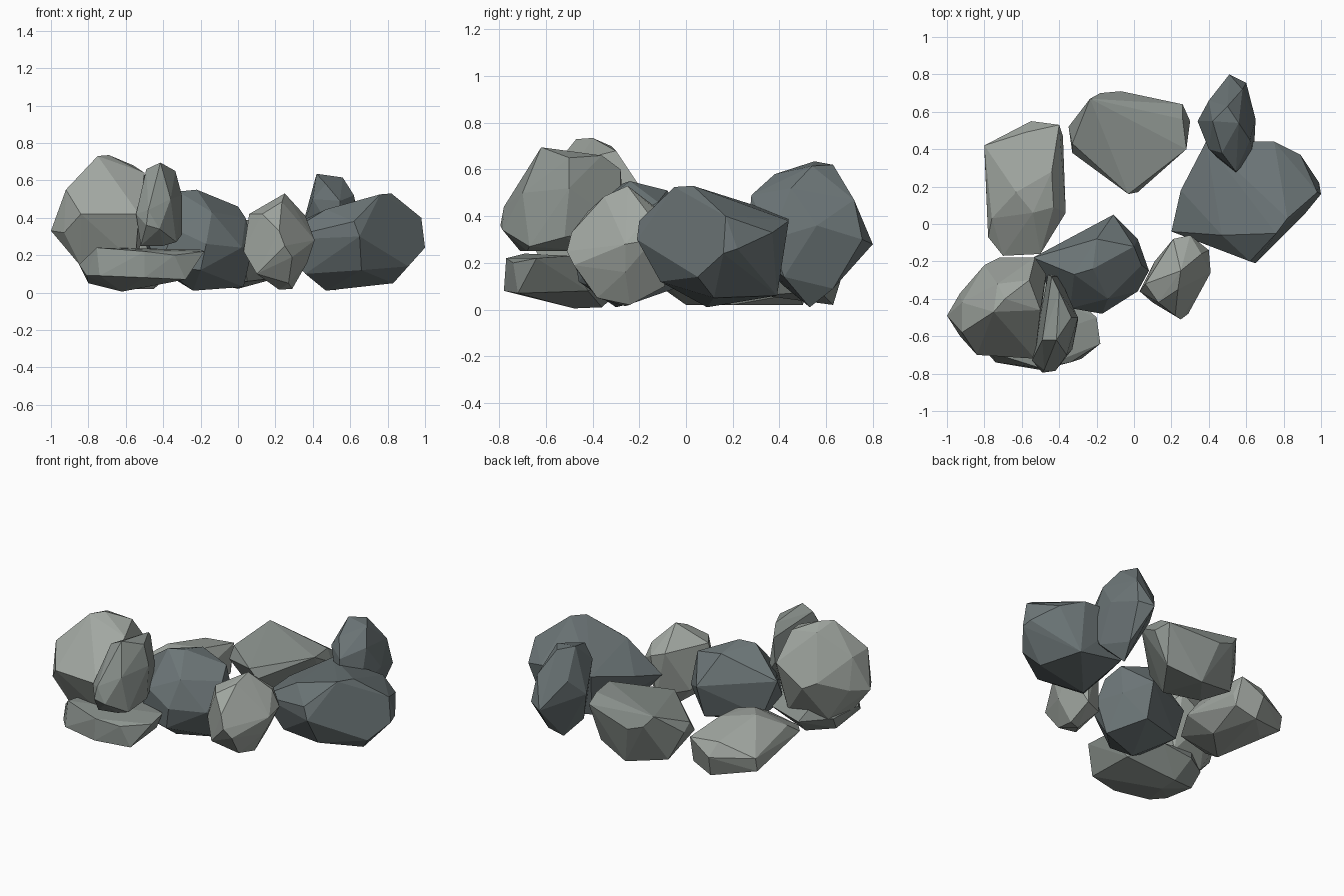
import bpy, bmesh, math


def material(name, rgb):
    m = bpy.data.materials.new(name)
    m.diffuse_color = (*rgb, 1)
    return m


PALE = material("pale_stone", (0.36, 0.39, 0.36))
GREY = material("grey_stone", (0.26, 0.29, 0.27))
SLATE = material("dark_slate", (0.15, 0.18, 0.185))


def rock(name, mat, corners):
    """Faceted boulder: the convex skin around a few corner points."""
    bm = bmesh.new()
    for c in corners:
        bm.verts.new(c)
    res = bmesh.ops.convex_hull(bm, input=bm.verts[:])
    loose = {g for g in res["geom_interior"] + res["geom_unused"]
             if isinstance(g, bmesh.types.BMVert)}
    bmesh.ops.delete(bm, geom=list(loose), context='VERTS')
    bmesh.ops.dissolve_limit(bm, angle_limit=math.radians(4),
                             verts=bm.verts[:], edges=bm.edges[:])
    bmesh.ops.recalc_face_normals(bm, faces=bm.faces[:])
    me = bpy.data.meshes.new(name)
    bm.to_mesh(me)
    bm.free()
    me.materials.append(mat)
    ob = bpy.data.objects.new(name, me)
    bpy.context.collection.objects.link(ob)


# front left stack: tall boulder and upright slab on a flat base stone
rock("tall_boulder", PALE, [
    (-.75, -.47, .73), (-.69, -.40, .735), (-.73, -.32, .70), (-.56, -.30, .68),
    (-.50, -.46, .64), (-.92, -.58, .55), (-.92, -.42, .55), (-1.0, -.49, .33),
    (-.93, -.37, .35), (-.93, -.60, .32), (-.84, -.70, .42), (-.53, -.72, .42),
    (-.80, -.22, .42), (-.72, -.18, .38), (-.53, -.18, .50), (-.47, -.27, .42),
    (-.84, -.54, .14), (-.55, -.60, .16), (-.55, -.28, .16), (-.80, -.34, .14)])
rock("upright_slab", GREY, [
    (-.49, -.62, .66), (-.415, -.62, .695), (-.40, -.36, .66), (-.335, -.50, .65),
    (-.44, -.28, .60), (-.30, -.50, .52), (-.30, -.52, .31), (-.33, -.67, .27),
    (-.42, -.785, .34), (-.49, -.795, .36), (-.48, -.78, .44), (-.545, -.73, .42),
    (-.52, -.71, .25), (-.40, -.68, .25), (-.46, -.27, .45), (-.40, -.28, .36),
    (-.36, -.70, .50), (-.48, -.40, .25)])
rock("flat_base_stone", GREY, [
    (-.755, -.69, .24), (-.50, -.77, .22), (-.18, -.64, .22), (-.20, -.50, .23),
    (-.34, -.74, .20), (-.85, -.58, .15), (-.74, -.74, .09), (-.50, -.78, .08),
    (-.28, -.72, .07), (-.82, -.36, .14), (-.62, -.48, .005), (-.62, -.36, .01),
    (-.80, -.42, .05), (-.30, -.42, .08), (-.65, -.24, .12), (-.45, -.26, .16),
    (-.70, -.30, .21), (-.81, -.66, .09)])

# middle
rock("centre_boulder", SLATE, [
    (-.32, -.27, .54), (-.22, -.24, .55), (-.20, -.08, .51), (0, -.12, .46),
    (.04, -.22, .40), (.08, -.25, .25), (.02, -.36, .24), (-.17, -.48, .26),
    (-.34, -.45, .34), (-.14, -.40, .43), (-.11, .05, .32), (.02, -.08, .25),
    (-.54, -.18, .38), (-.42, -.42, .14), (-.24, -.30, .01), (.03, -.22, .03),
    (-.12, -.02, .10), (-.45, -.15, .14), (-.20, -.46, .12)])
rock("small_front_rock", PALE, [
    (.25, -.25, .53), (.235, -.35, .485), (.36, -.16, .41), (.30, -.06, .37),
    (.21, -.08, .40), (.06, -.32, .42), (.03, -.36, .22), (.10, -.42, .10),
    (.13, -.42, .42), (.25, -.51, .25), (.29, -.48, .19), (.41, -.26, .28),
    (.40, -.14, .30), (.37, -.26, .16), (.29, -.24, .02), (.22, -.26, .015),
    (.28, -.09, .10), (.11, -.20, .14), (.27, -.38, .05), (.22, -.47, .20),
    (.22, -.49, .33)])

# back left and back
rock("left_rock", PALE, [
    (-.55, .55, .16), (-.40, .53, .25), (-.38, .47, .15), (-.58, .49, .25),
    (-.80, .42, .17), (-.80, .40, .08), (-.63, .17, .32), (-.44, .28, .30),
    (-.54, .06, .305), (-.76, .03, .23), (-.78, -.07, .16), (-.70, -.17, .14),
    (-.50, -.16, .18), (-.365, .06, .18), (-.43, .09, .28), (-.53, .50, .02),
    (-.45, .20, .02), (-.65, .0, .02), (-.70, .33, .04), (-.39, .48, .07)])
rock("back_rock", GREY, [
    (-.235, .67, .39), (.26, .56, .38), (.26, .64, .33), (.30, .55, .30),
    (.28, .40, .385), (-.03, .16, .32), (.02, .17, .26), (-.33, .38, .22),
    (-.35, .52, .26), (-.33, .43, .29), (-.18, .70, .32), (-.07, .71, .28),
    (0, .63, .02), (-.27, .57, .08), (.22, .57, .08), (-.18, .40, .06),
    (.05, .33, .06)])

# right side
rock("right_boulder", SLATE, [
    (.82, .03, .53), (.76, -.05, .525), (.47, -.06, .445), (.62, -.20, .38),
    (.65, -.21, .30), (.38, -.10, .33), (.20, -.04, .28), (.25, .18, .34),
    (.385, .44, .40), (.75, .44, .38), (.89, .37, .33), (.98, .17, .40),
    (1.0, .16, .24), (.99, .22, .26), (.91, .05, .14), (.66, -.11, .12),
    (.36, -.04, .10), (.47, .09, .01), (.83, .12, .05), (.74, .39, .06),
    (.42, .38, .12)])
rock("back_upright_rock", SLATE, [
    (.42, .55, .635), (.50, .63, .62), (.56, .54, .615), (.47, .38, .58),
    (.545, .28, .49), (.62, .45, .52), (.58, .72, .47), (.51, .80, .28),
    (.60, .755, .30), (.65, .56, .36), (.64, .36, .30), (.545, .26, .26),
    (.34, .55, .34), (.40, .66, .45), (.40, .40, .50), (.52, .53, .01),
    (.56, .63, .09), (.45, .42, .10), (.62, .42, .14)])
